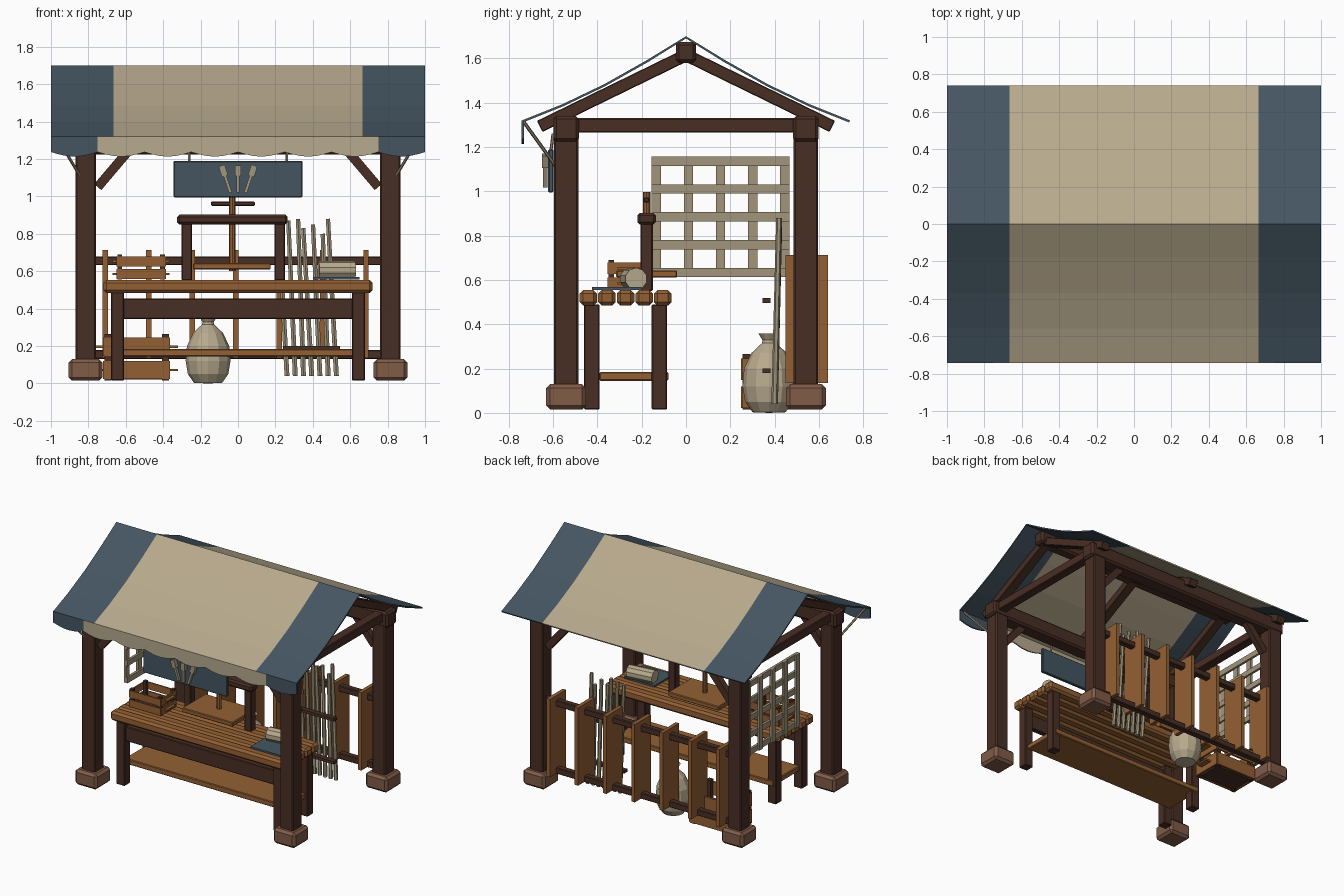
import bpy, bmesh, math
from mathutils import Vector, Matrix

if "Cube" in bpy.data.objects:
    bpy.data.objects.remove(bpy.data.objects["Cube"])


def mat(name, r, g, b):
    m = bpy.data.materials.new(name)
    m.diffuse_color = [(c / 255) ** 2.2 for c in (r, g, b)] + [1]
    m.use_nodes = True
    m.node_tree.nodes["Principled BSDF"].inputs["Base Color"].default_value = m.diffuse_color
    return m


DARK = mat("dark_wood", 74, 50, 41)
WOOD = mat("warm_wood", 146, 96, 55)
STONE = mat("base_block", 128, 92, 73)
CANVAS = mat("canvas", 182, 168, 140)
BLUE = mat("slate_blue", 70, 86, 97)
POLE = mat("pale_wood", 160, 148, 122)


def finish(name, bm, *mats, bevel=0):
    bmesh.ops.recalc_face_normals(bm, faces=bm.faces)
    me = bpy.data.meshes.new(name)
    bm.to_mesh(me)
    bm.free()
    ob = bpy.data.objects.new(name, me)
    bpy.context.collection.objects.link(ob)
    for m in mats:
        me.materials.append(m)
    if bevel:
        b = ob.modifiers.new("bevel", 'BEVEL')
        b.width, b.segments = bevel, 1
    return ob


def box(name, x0, x1, y0, y1, z0, z1, m, bevel=0.005):
    bm = bmesh.new()
    bmesh.ops.create_cube(bm, size=1, matrix=Matrix.Translation(
        ((x0 + x1) / 2, (y0 + y1) / 2, (z0 + z1) / 2)) @ Matrix.Diagonal((x1 - x0, y1 - y0, z1 - z0, 1)))
    return finish(name, bm, m, bevel=bevel)


def bar(name, p, q, w, d, m, sides=4, bevel=0):
    """Beam from p to q; square w x d, or round with radius w when sides > 4."""
    p, q = Vector(p), Vector(q)
    z = (q - p).normalized()
    ref = Vector((1, 0, 0)) if abs(z.x) < 0.9 else Vector((0, 1, 0))
    y = z.cross(ref).normalized()
    rot = Matrix((y.cross(z), y, z)).transposed().to_4x4()
    mx = Matrix.Translation((p + q) / 2) @ rot
    bm = bmesh.new()
    if sides == 4:
        bmesh.ops.create_cube(bm, size=1, matrix=mx @ Matrix.Diagonal((w, d, (q - p).length, 1)))
    else:
        bmesh.ops.create_cone(bm, cap_ends=True, segments=sides, radius1=w, radius2=d,
                              depth=(q - p).length, matrix=mx)
    return finish(name, bm, m, bevel=bevel)


# Frame: bases, posts, knee braces, plates
for sy in (-1, 1):
    y = sy * 0.541
    for sx in (-1, 1):
        x = sx * 0.815
        box("post_base", x - .09, x + .09, y - .09, y + .09, .015, .13, STONE, .018)
        box("corner_post", x - .055, x + .055, y - .055, y + .055, .12, 1.3, DARK, .008)
        bar("knee_brace", (sx * .75, y, 1.05), (sx * .58, y, 1.25), .05, .045, DARK)
    box("eave_plate", -.89, .89, y - .058, y + .058, 1.225, 1.34, DARK, .014)
    for x in (-.815, 0, .815):
        bar("rafter", (x, 0, 1.615), (x, sy * .66, 1.293), .07, .056, DARK, bevel=.004)
for x in (-.815, .815):
    box("tie_beam", x - .035, x + .035, -.55, .55, 1.265, 1.33, DARK)
box("ridge_beam", -.89, .89, -.045, .045, 1.58, 1.675, DARK, .014)

# Canopy: sagging striped cloth
prof = [(-.74, 1.32), (-.56, 1.392), (-.37, 1.483), (-.18, 1.59), (0, 1.70),
        (.18, 1.59), (.37, 1.483), (.56, 1.392), (.74, 1.32)]
xs = (-1, -.665, .665, 1)
bm = bmesh.new()
rows = [[bm.verts.new((x, y, z)) for x in xs] for y, z in prof]
for a, b in zip(rows, rows[1:]):
    for i in range(3):
        bm.faces.new((a[i], a[i + 1], b[i + 1], b[i])).material_index = i % 2
ob = finish("canopy", bm, BLUE, CANVAS)
s = ob.modifiers.new("thickness", 'SOLIDIFY')
s.thickness, s.offset = .01, -1

# Scalloped front valance
bm = bmesh.new()
n, k = 8, 6
cols = []
for i in range(n * k + 1):
    x = -1 + 2 * i / (n * k)
    z = 1.237 - .024 * abs(math.sin(math.pi * i / k))
    cols.append((bm.verts.new((x, -.737, 1.32)), bm.verts.new((x, -.737, z))))
for i, (a, b) in enumerate(zip(cols, cols[1:])):
    bm.faces.new((a[0], a[1], b[1], b[0])).material_index = 1 if k <= i < (n - 1) * k else 0
ob = finish("valance", bm, BLUE, CANVAS)
s = ob.modifiers.new("thickness", 'SOLIDIFY')
s.thickness, s.offset = .01, 0
for sx in (-1, 1):
    bar("awning_strut", (sx * .965, -.73, 1.31), (sx * .845, -.585, 1.11), .008, .008, POLE, 6)

# Hanging sign with three carved tools
box("sign_board", -.345, .345, -.622, -.598, .995, 1.19, BLUE)
for x in (-.26, .26):
    bar("sign_cord", (x, -.61, 1.18), (x, -.6, 1.26), .007, .007, POLE, 6)
for t in (-1, 0, 1):
    lo, hi = Vector((t * .04, -.635, 1.02)), Vector((t * .088, -.635, 1.165))
    bar("sign_tool_handle", lo, hi, .016, .02, POLE)
    bar("sign_tool_head", lo.lerp(hi, .62), hi, .034, .03, POLE)

# Workbench
for i in range(5):
    y = -.48 + i * .0838
    box("bench_plank", -.72, .72, y, y + .079, .484, .554, WOOD, .016)
for x in (-.645, .645):
    for y in (-.425, -.12):
        box("bench_leg", x - .035, x + .035, y - .035, y + .035, .015, .49, DARK)
box("bench_apron", -.62, .62, -.445, -.405, .345, .455, DARK)
box("bench_shelf", -.66, .66, -.39, -.08, .145, .185, WOOD)

# Screw press on the bench
for x in (-.273, .223):
    box("press_post", x - .028, x + .028, -.206, -.15, .55, .86, DARK)
box("press_beam", -.325, .265, -.22, -.135, .85, .902, DARK, .012)
bar("press_screw", (-.03, -.178, .6), (-.03, -.178, .997), .017, .017, WOOD, 8)
box("press_handle", -.145, .09, -.191, -.165, .95, .972, DARK)
box("press_plate", -.24, .175, -.315, -.04, .61, .643, WOOD)

# Slate and cloth roll
box("slate_slab", .40, .65, -.425, -.2, .555, .568, BLUE, 0)
bar("cloth_roll", (.43, -.25, .605), (.625, -.225, .605), .05, .05, CANVAS, 10)


def crate(name, x0, x1, y0, y1, z0, z1, t, lip):
    h = z1 - z0
    for x in (x0 + t, x1 - t):
        for y in (y0 + t, y1 - t):
            box(name + "_corner", x - t, x + t, y - t, y + t, z0, z1, DARK, 0)
    box(name + "_floor", x0 + t, x1 - t, y0 + t, y1 - t, z0 + .005, z0 + .02, DARK, 0)
    for f0, f1 in ((.03, .42), (.53, .92)):
        a, b = z0 + f0 * h, z0 + f1 * h
        for y in (y0, y1):
            box(name + "_side_slat", x0, x1, y - t * .4, y + t * .4, a, b, WOOD, 0)
        for x in (x0, x1):
            box(name + "_end_slat", x - t * .4, x + t * .4, y0, y1, a, b, WOOD, 0)
        c = (a + b) / 2
        for x, s in ((x0, -1), (x1, 1)):
            m = (y0 + y1) / 2
            box(name + "_grip", min(x, x + s * lip), max(x, x + s * lip), m - .05, m + .05,
                c - .006, c + .006, WOOD, 0)


crate("floor_crate", -.715, -.37, .255, .48, .015, .265, .018, .05)
crate("bench_crate", -.645, -.39, -.35, -.17, .555, .69, .013, .025)

# Back fence: rails threaded through upright boards
for z in (.155, .655):
    box("fence_rail", -.78, .78, .52, .566, z - .023, z + .023, DARK)
for i in range(7):
    x = -.71 + i * .2325
    box("fence_board", x - .014, x + .014, .45, .64, .135, .713, WOOD, 0)

# Bundle of leaning poles with two rack bars
for i, z in enumerate((.86, .87, .88, .83, .85, .80, .88)):
    x = .262 + .044 * i
    bar("leaning_pole", (x, .40, .04), (x - .045 + .008 * (i % 3), .42, z), .015, .013, POLE, 6)
for z in (.19, .508):
    box("rack_bar", .24, .545, .345, .382, z - .011, z + .011, DARK, 0)

# Tied sack, lathed
bm = bmesh.new()
pts = [(.0, .0), (.075, .003), (.108, .05), (.12, .12), (.113, .2), (.08, .27), (.032, .315),
       (.03, .328), (.048, .358), (0, .35)]
vs = [bm.verts.new((r, 0, z)) for r, z in pts]
es = [bm.edges.new(e) for e in zip(vs, vs[1:])]
bmesh.ops.spin(bm, geom=vs + es, axis=(0, 0, 1), cent=(0, 0, 0), steps=12, angle=math.tau)
bmesh.ops.remove_doubles(bm, verts=bm.verts, dist=.0005)
bmesh.ops.translate(bm, verts=bm.verts, vec=(-.16, .375, 0))
finish("sack", bm, CANVAS)

# Lattice panel on the left side
for i in range(5):
    y, z = -.134 + i * .145, .634 + i * .1255
    box("lattice_upright", -.83, -.812, y - .021, y + .021, .613, 1.157, POLE, 0)
    box("lattice_crossbar", -.818, -.8, -.155, .466, z - .021, z + .021, POLE, 0)
